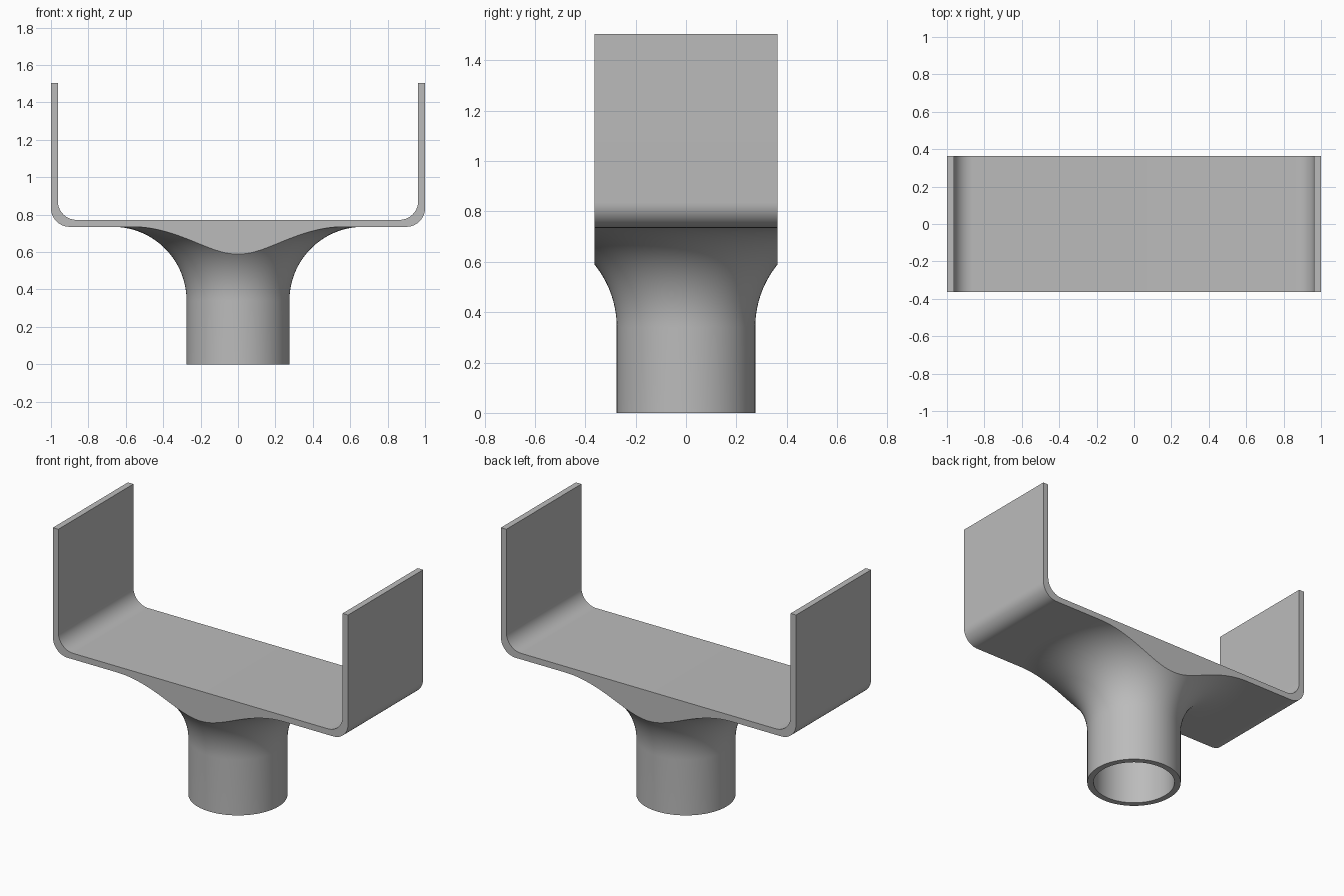
import bpy, bmesh
from math import sin, cos, pi, radians

if "Cube" in bpy.data.objects:
    bpy.data.objects.remove(bpy.data.objects["Cube"], do_unlink=True)

DEPTH = 0.363                      # half depth of the cradle
FLOOR, THICK, TOP = 0.735, 0.037, 1.505
TUBE_R, BORE_R, TUBE_TOP = 0.275, 0.238, 0.34
SEGMENTS = 96

metal = bpy.data.materials.new("grey metal")
metal.use_nodes = True
metal.diffuse_color = (0.5, 0.5, 0.5, 1)
metal.node_tree.nodes["Principled BSDF"].inputs["Base Color"].default_value = (0.5, 0.5, 0.5, 1)


def make_object(name, bm):
    bmesh.ops.recalc_face_normals(bm, faces=bm.faces)
    mesh = bpy.data.meshes.new(name)
    bm.to_mesh(mesh)
    bm.free()
    mesh.materials.append(metal)
    obj = bpy.data.objects.new(name, mesh)
    bpy.context.collection.objects.link(obj)
    return obj


def arc(cx, cz, r, start, end, steps):
    angles = [radians(start + (end - start) * i / steps) for i in range(steps + 1)]
    return [(cx + r * cos(a), cz + r * sin(a)) for a in angles]


def extrude(name, outline, half):
    bm = bmesh.new()
    face = bm.faces.new([bm.verts.new((x, -half, z)) for x, z in outline])
    result = bmesh.ops.extrude_face_region(bm, geom=[face])
    moved = [v for v in result["geom"] if isinstance(v, bmesh.types.BMVert)]
    bmesh.ops.translate(bm, verts=moved, vec=(0, 2 * half, 0))
    return make_object(name, bm)


def revolve(name, profile):
    bm = bmesh.new()
    rings = [[bm.verts.new((r * cos(2 * pi * i / SEGMENTS), r * sin(2 * pi * i / SEGMENTS), z))
              for i in range(SEGMENTS)] for r, z in profile]
    for low, high in zip(rings, rings[1:]):
        for i in range(SEGMENTS):
            j = (i + 1) % SEGMENTS
            bm.faces.new((low[i], low[j], high[j], high[i]))
    bm.faces.new(rings[0])
    bm.faces.new(rings[-1])
    return make_object(name, bm)


def combine(target, helper, operation):
    helper.hide_render = True
    mod = target.modifiers.new(operation.lower(), "BOOLEAN")
    mod.operation, mod.solver, mod.object = operation, "EXACT", helper
    bpy.ops.object.select_all(action="DESELECT")
    bpy.context.view_layer.objects.active = target
    target.select_set(True)
    bpy.ops.object.modifier_apply(modifier=mod.name)
    bpy.data.objects.remove(helper, do_unlink=True)


# U-shaped cradle with rounded bends, made overlong and trimmed later
bend = 0.1
inner_wall, inner_floor = 1 - THICK, FLOOR + THICK
right_half = arc(1 - bend, FLOOR + bend, bend, -90, 0, 16) + [(1, TOP), (inner_wall, TOP)]
right_half += arc(inner_wall - bend, inner_floor + bend, bend, 0, -90, 16)
left_half = [(-x, z) for x, z in reversed(right_half)]
bracket = extrude("post_bracket", right_half + left_half, 1)

# Round tube flaring out into the cradle floor
flare = FLOOR - TUBE_TOP
profile = [(TUBE_R, 0)] + arc(TUBE_R + flare, TUBE_TOP, flare, 180, 90, 32)
profile.append((TUBE_R + flare, FLOOR + THICK / 2))
combine(bracket, revolve("flared_tube", profile), "UNION")

# Blind bore up the tube
combine(bracket, revolve("bore", [(BORE_R, -0.1), (BORE_R, FLOOR)]), "DIFFERENCE")

# Trim front and back flush
combine(bracket, extrude("trim_block", [(-2, -1), (2, -1), (2, 2), (-2, 2)], DEPTH), "INTERSECT")

bpy.ops.object.shade_smooth_by_angle(angle=radians(30))
